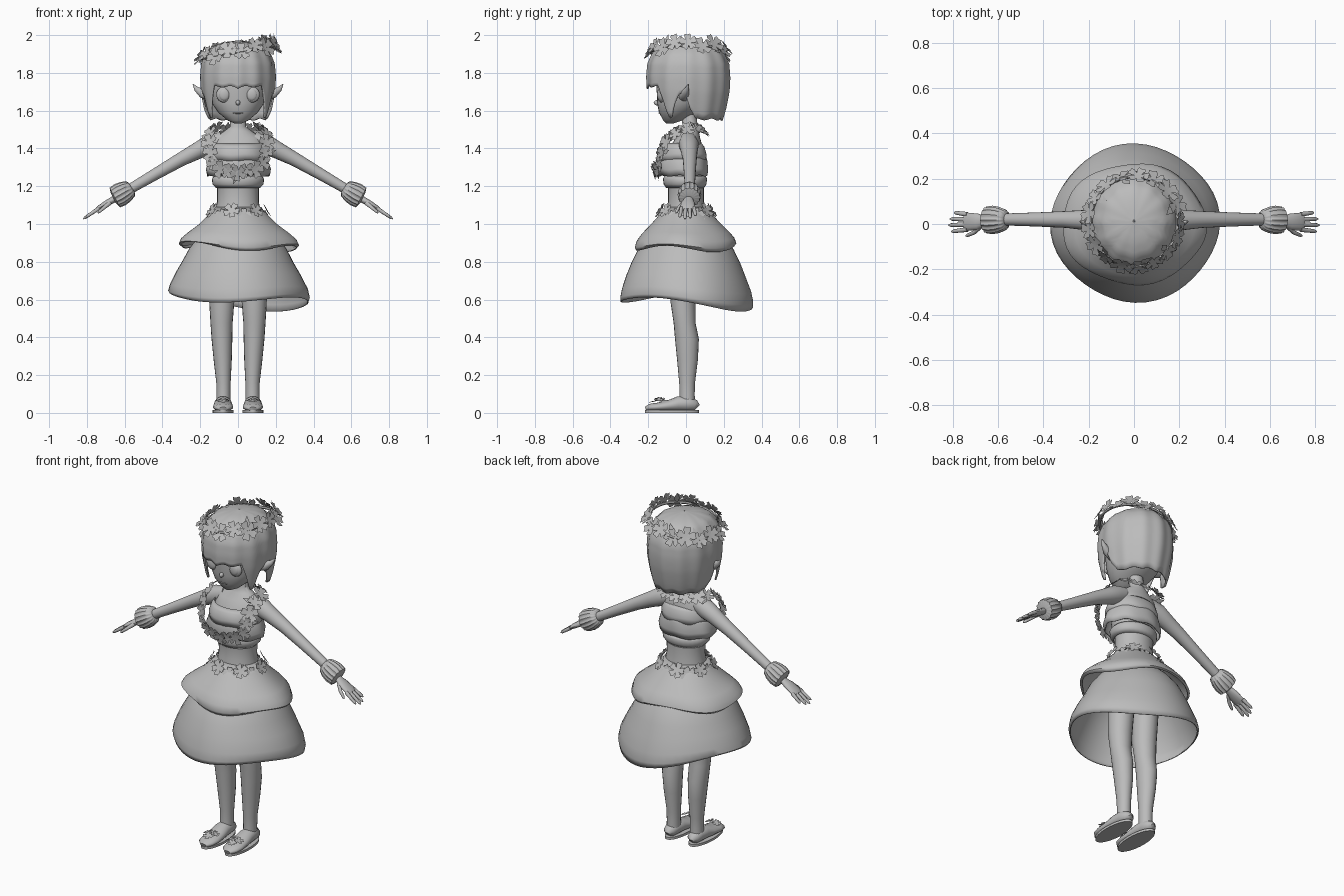
import bpy, bmesh, random
from math import sin, cos, pi, radians
from mathutils import Vector

random.seed(4)
if "Cube" in bpy.data.objects:
    bpy.data.objects.remove(bpy.data.objects["Cube"])

grey = bpy.data.materials.new("plain grey")
grey.use_nodes = True
grey.diffuse_color = (0.5, 0.5, 0.5, 1)
grey.node_tree.nodes["Principled BSDF"].inputs["Base Color"].default_value = (0.5, 0.5, 0.5, 1)
X, Y = (1, 0, 0), (0, 1, 0)


def finish(name, bm, thick=0, recalc=True):
    if recalc:
        bmesh.ops.recalc_face_normals(bm, faces=bm.faces[:])
    me = bpy.data.meshes.new(name)
    bm.to_mesh(me)
    bm.free()
    ob = bpy.data.objects.new(name, me)
    bpy.context.collection.objects.link(ob)
    me.materials.append(grey)
    for p in me.polygons:
        p.use_smooth = True
    me.set_sharp_from_angle(angle=radians(50))
    if thick:
        ob.modifiers.new("thickness", "SOLIDIFY").thickness = thick


def skin(bm, rows, caps):
    """Join rings of points into a surface."""
    rows = [[bm.verts.new(p) for p in r] for r in rows]
    n = len(rows[0])
    for a, b in zip(rows, rows[1:]):
        for i in range(n):
            j = (i + 1) % n
            bm.faces.new((a[i], a[j], b[j], b[i]))
    if caps:
        bm.faces.new(rows[0])
        bm.faces.new(rows[-1])


def loft(name, rings, u=X, v=None, n=20, wobble=None, caps=True, thick=0):
    """Rings are (x, y, z, radius along u, radius across); v fixes the across direction."""
    u = Vector(u)
    pts = [Vector(r[:3]) for r in rings]
    rows = []
    for k, r in enumerate(rings):
        t = pts[min(k + 1, len(pts) - 1)] - pts[max(k - 1, 0)]
        w = Vector(v) if v else t.cross(u).normalized()
        row = []
        for i in range(n):
            a = 2 * pi * i / n
            f, dz = wobble(k / (len(rings) - 1), a) if wobble else (1, 0)
            row.append(pts[k] + u * (r[3] * cos(a) * f) + w * (r[4] * sin(a) * f) + Vector((0, 0, dz)))
        rows.append(row)
    bm = bmesh.new()
    skin(bm, rows, caps)
    finish(name, bm, thick)


def ball(name, loc, size):
    bm = bmesh.new()
    bmesh.ops.create_uvsphere(bm, u_segments=20, v_segments=12, radius=1)
    bmesh.ops.scale(bm, vec=size, verts=bm.verts[:])
    bmesh.ops.translate(bm, vec=loc, verts=bm.verts[:])
    finish(name, bm)


def polar(bm, loc, normal, r, outline):
    """Points given as (distance, angle, height) on a plane facing normal."""
    q = Vector(normal).normalized().to_track_quat("Z", "Y")
    return [bm.verts.new(Vector(loc) + q @ Vector((d * cos(a), d * sin(a), h)) * r) for d, a, h in outline]


def add_flower(bm, loc, normal, r):
    """Five notched petals, shallowly cupped."""
    spin = random.uniform(0, pi)
    petal = [(.36, -.628, .05), (.78, -.5, .1), (1, -.3, .17), (.88, 0, .13), (1, .3, .17), (.78, .5, .1)]
    rim = [(d, spin + w + i * 2 * pi / 5, h) for i in range(5) for d, w, h in petal]
    hub, *edge = polar(bm, loc, normal, r, [(0, 0, .02)] + rim)
    for i, p in enumerate(edge):
        bm.faces.new((hub, p, edge[(i + 1) % len(edge)]))


def add_leaf(bm, loc, normal, r):
    a = random.uniform(0, 2 * pi)
    bm.faces.new(polar(bm, loc, normal, r, [(0, a, 0), (.8, a - .4, 0), (1.5, a, 0), (.8, a + .4, 0)]))


def garland(name, spots, r):
    bm = bmesh.new()
    for k, (loc, nrm) in enumerate(spots):
        add_flower(bm, loc, nrm, r * random.uniform(.85, 1.1))
        if k % 2:
            add_leaf(bm, Vector(loc) - Vector(nrm).normalized() * .008, nrm, r)
    finish(name, bm, recalc=False)


def interp(table, x):
    for (x0, y0), (x1, y1) in zip(table, table[1:]):
        if x <= x1:
            return y0 + (y1 - y0) * max(0, (x - x0) / (x1 - x0))
    return table[-1][1]


# Head and face
loft("head", [(0, -.085, 1.533, .02, .02), (0, -.07, 1.548, .055, .05), (0, -.045, 1.59, .105, .098),
              (0, -.015, 1.64, .138, .138), (0, 0, 1.7, .155, .155), (0, .01, 1.78, .165, .17),
              (0, .01, 1.86, .14, .15), (0, .01, 1.92, .07, .08)], v=Y, n=28)
ball("nose", (0, -.153, 1.642), (.012, .018, .014))
ball("mouth", (0, -.136, 1.588), (.028, .01, .005))
for s in (1, -1):
    side = "left" if s > 0 else "right"
    ball(side + "_eye", (s * .073, -.13, 1.685), (.042, .02, .042))
    ball(side + "_iris", (s * .073, -.142, 1.685), (.028, .011, .031))
    loft(side + "_ear", [(s * .14, -.01, 1.68, .03, .03), (s * .19, -.005, 1.692, .022, .026),
                         (s * .22, .005, 1.715, .012, .014), (s * .238, .012, 1.74, .003, .003)], u=Y, n=10)

# Hair shell: short fringe, a pointed lock before each ear, long bob behind
hair_radius = [(1.54, .8), (1.6, .89), (1.7, .98), (1.78, 1), (1.85, .97), (1.9, .87), (1.94, .68), (1.962, .4), (1.972, .004)]
hair_hem = [(0, 1.715), (15, 1.73), (42, 1.725), (49, 1.66), (56, 1.575), (62, 1.555), (68, 1.62), (77, 1.69),
            (86, 1.69), (93, 1.61), (102, 1.555), (180, 1.55)]
rows = []
for k in range(21):
    row = []
    for i in range(120):
        a = 2 * pi * i / 120
        front = abs((i * 3 + 270) % 360 - 180)
        low = interp(hair_hem, front) + .005 * sin(front / 5)
        z = low + (1.972 - low) * sin(k / 20 * pi / 2)
        f = interp(hair_radius, z) * (1 + .015 * cos(12 * a))
        row.append((.198 * f * cos(a), .012 + .22 * f * sin(a), z))
    rows.append(row)
bm = bmesh.new()
skin(bm, rows, False)
finish("hair", bm, thick=.01)

# Body
loft("torso", [(0, 0, .95, .15, .13), (0, 0, 1.04, .125, .11), (0, 0, 1.12, .11, .094), (0, 0, 1.2, .11, .095),
               (0, -.01, 1.3, .13, .105), (0, 0, 1.4, .14, .09), (0, .01, 1.455, .13, .065),
               (0, .02, 1.49, .075, .048), (0, .022, 1.515, .042, .04), (0, .015, 1.58, .04, .04)], v=Y, n=28)


def ruffle(count, amount, lift):
    return lambda t, a: (1 + amount * t * cos(count * a), lift * t * cos(count * a + 1))


# Tiered top
loft("waist_band", [(0, -.005, 1.255, .125, .108), (0, -.005, 1.24, .138, .117), (0, -.005, 1.21, .135, .113),
                    (0, -.005, 1.19, .116, .1)], v=Y, n=32, caps=False, thick=.006)
loft("lower_frill", [(0, -.015, 1.375, .14, .115), (0, -.018, 1.34, .155, .13), (0, -.018, 1.29, .172, .135),
                     (0, -.015, 1.255, .166, .128)], v=Y, n=48, wobble=ruffle(7, .02, .004), caps=False, thick=.006)
loft("upper_frill", [(0, -.018, 1.43, .128, .098), (0, -.02, 1.41, .142, .118), (0, -.022, 1.37, .155, .132),
                     (0, -.02, 1.335, .152, .13)], v=Y, n=48, wobble=ruffle(6, .015, .004), caps=False, thick=.006)


# Two skirt tiers with uneven hems
def lower_hem(t, a):
    return 1 + .02 * t * sin(4 * a + 1), t * t * (.02 * cos(2 * a) - .025 * sin(2 * a) - .025 * cos(a) - .015 * sin(a))


def upper_hem(t, a):
    return 1 + .025 * t * cos(5 * a + .5), t * t * (.018 * cos(3 * a + 1.2) - .012 * cos(a))


loft("lower_skirt", [(0, 0, 1.0, .14, .13), (0, 0, .93, .21, .2), (0, 0, .87, .255, .25), (0, 0, .8, .29, .285),
                     (.002, 0, .73, .328, .313), (.005, .003, .66, .36, .338), (.005, .004, .615, .37, .347),
                     (.005, .004, .593, .362, .345)], v=Y, n=48, wobble=lower_hem, caps=False, thick=.006)
loft("upper_skirt", [(0, 0, 1.09, .118, .1), (0, 0, 1.05, .155, .14), (0, 0, 1.0, .205, .185), (0, 0, .955, .265, .23),
                     (0, 0, .92, .305, .258), (0, 0, .89, .318, .268), (0, 0, .878, .305, .26)],
     v=Y, n=48, wobble=upper_hem, caps=False, thick=.006)

# Limbs
for s in (1, -1):
    side = "left_" if s > 0 else "right_"
    loft(side + "arm", [(s * x, y, z, r, r) for x, y, z, r in
                        [(.08, .012, 1.445, .045), (.15, .015, 1.42, .053), (.21, .017, 1.39, .045), (.3, .02, 1.343, .037),
                         (.43, .02, 1.268, .031), (.55, .02, 1.198, .027), (.65, .018, 1.135, .022)]], u=Y)
    loft(side + "cuff", [(s * x, .018, z, r, r) for x, z, r in
                         [(.562, 1.192, .03), (.57, 1.187, .044), (.595, 1.172, .055), (.625, 1.155, .06),
                          (.652, 1.14, .056), (.66, 1.136, .028)]], u=Y, n=64,
         wobble=lambda t, a: (1 + .05 * cos(16 * a), 0))
    loft(side + "palm", [(s * .65, .015, 1.135, .02, .018), (s * .69, .01, 1.112, .036, .017),
                         (s * .735, .01, 1.085, .04, .014), (s * .75, .01, 1.075, .034, .009)], u=Y, n=14)
    for k, reach in enumerate((.055, .072, .078, .066)):
        y = .042 - .022 * k
        spread = (y - .01) * .25
        loft(f"{side}finger_{k}", [(s * (.735 + reach * t), y + spread * t, 1.084 - .68 * reach * t, r, r)
                                   for t, r in ((0, .011), (.55, .0095), (.95, .008), (1.08, .003))], u=Y, n=10)
    loft(side + "thumb", [(s * .675, -.008, 1.115, .013, .013), (s * .705, -.037, 1.09, .01, .01),
                          (s * .735, -.05, 1.065, .008, .008), (s * .742, -.052, 1.058, .003, .003)], u=Y, n=10)
    loft(side + "leg", [(s * x, y, z, rx, ry) for x, y, z, rx, ry in
                        [(.078, 0, .97, .076, .085), (.084, -.008, .75, .072, .075), (.086, -.015, .58, .066, .066),
                         (.087, -.008, .48, .059, .058), (.085, .005, .39, .055, .063), (.081, .008, .28, .048, .055),
                         (.077, .006, .16, .038, .042), (.077, .006, .1, .037, .04), (.077, .006, .04, .037, .042)]], v=Y)
    # Shoes with a blossom on the toe
    loft(side + "shoe", [(s * .079, y, h + .008, w, h) for y, w, h in
                         [(.058, .015, .02), (.048, .034, .03), (.01, .042, .041), (-.04, .046, .04), (-.09, .051, .03),
                          (-.15, .054, .023), (-.19, .046, .02), (-.214, .02, .012)]])
    loft(side + "sole", [(s * .079, -.075, z, .055, .143) for z in (0, .014)], v=Y, n=32)
    garland(side + "shoe_blossom", [((s * .079, -.165, .06), (0, -.3, 1)), ((s * .1, -.14, .068), (s * .4, 0, 1)),
                                    ((s * .058, -.14, .068), (-s * .4, 0, 1))], .032)

# Flower wreath on a thin vine
spots = []
for k in range(17):
    a = 2 * pi * k / 17
    x, y = cos(a), sin(a)
    spots.append(((.2 * x, .012 + .2 * y, 1.918 + .034 * x + .01 * (-1) ** k), (x, y, random.uniform(.3, .9))))
garland("head_wreath", spots, .055)
bm = bmesh.new()
skin(bm, [[((.192 + .008 * cos(b)) * cos(a), .012 + (.198 + .008 * cos(b)) * sin(a), 1.91 + .034 * cos(a) + .008 * sin(b))
           for b in [2 * pi * j / 6 for j in range(6)]] for a in [2 * pi * i / 40 for i in range(41)]], False)
finish("wreath_vine", bm)

# Flowers round the hips
garland("hip_flowers", [((.15 * cos(a), .137 * sin(a), 1.058 + .012 * (-1) ** k), (cos(a), sin(a), .6))
                        for k, a in enumerate([2 * pi * i / 14 for i in range(14)])], .045)

# Flower chain over the shoulders, round the neck and under the bust
half = [(.06, .085, 1.495), (.115, .06, 1.505), (.145, .005, 1.5), (.15, -.055, 1.475), (.15, -.105, 1.43),
        (.145, -.13, 1.375), (.13, -.138, 1.32), (.09, -.152, 1.29), (.04, -.165, 1.285)]
chain = [(s * x, y, z) for s in (1, -1) for x, y, z in half] + [(0, .09, 1.49), (0, -.167, 1.27)]
garland("flower_chain", [(p, (p[0] * .7, p[1] * 1.5, (p[2] - 1.36) * .9)) for p in chain], .047)
